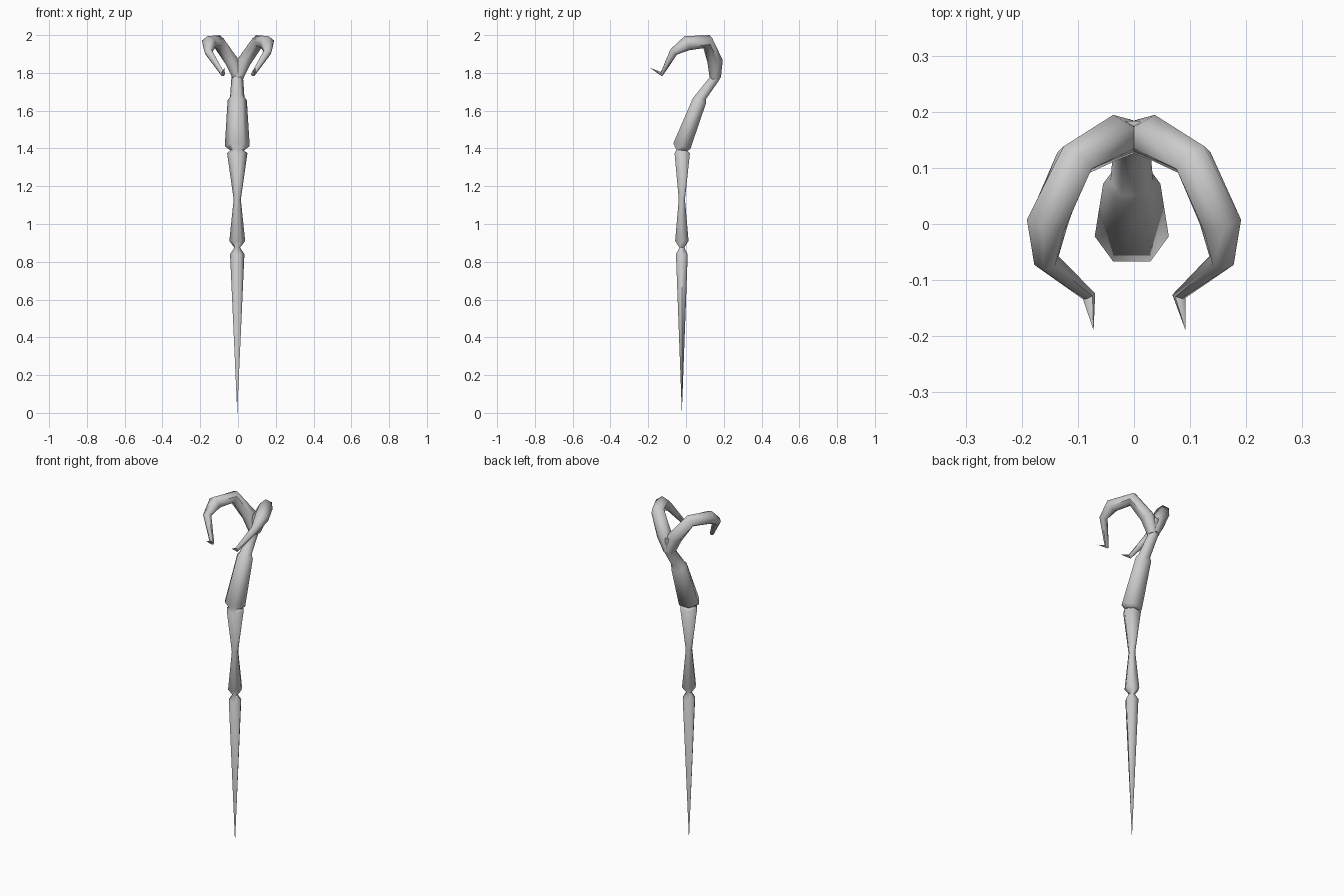
import bpy, bmesh, math
from mathutils import Vector

if "Cube" in bpy.data.objects:
    bpy.data.objects.remove(bpy.data.objects["Cube"])

SIDES = 6


def loft(name, rings, tip_start=None, tip_end=None):
    """Skin hexagonal rings: (centre, tangent, side_axis, side_radius, depth_radius)."""
    bm = bmesh.new()
    loops = []
    for c, t, side, ru, rv in rings:
        t = Vector(t).normalized()
        u = Vector(side)
        u = (u - t * u.dot(t)).normalized()
        v = t.cross(u)
        loops.append([bm.verts.new(Vector(c) + u * ru * math.cos(a) + v * rv * math.sin(a))
                      for a in (2 * math.pi * i / SIDES for i in range(SIDES))])
    for a, b in zip(loops, loops[1:]):
        for i in range(SIDES):
            j = (i + 1) % SIDES
            bm.faces.new((a[i], a[j], b[j], b[i]))
    for tip, ring in ((tip_start, loops[0]), (tip_end, loops[-1])):
        if tip is None:
            bm.faces.new(ring)
        else:
            p = bm.verts.new(tip)
            for i in range(SIDES):
                bm.faces.new((ring[i], ring[(i + 1) % SIDES], p))
    bmesh.ops.recalc_face_normals(bm, faces=bm.faces)
    mesh = bpy.data.meshes.new(name)
    bm.to_mesh(mesh)
    bm.free()
    ob = bpy.data.objects.new(name, mesh)
    bpy.context.collection.objects.link(ob)
    bpy.ops.object.select_all(action='DESELECT')
    ob.select_set(True)
    bpy.context.view_layer.objects.active = ob
    bpy.ops.object.shade_smooth_by_angle(angle=math.radians(62))
    return ob


# Straight shaft and leaning grip: y, z, lean of the ring, side radius, depth radius
CX = -0.004
shaft = [
    (-0.022, 0.84, 0.0, 0.038, 0.036),
    (-0.022, 0.875, 0.0, 0.015, 0.015),
    (-0.022, 0.91, 0.0, 0.042, 0.041),
    (-0.022, 1.13, 0.0, 0.019, 0.019),
    (-0.020, 1.375, 0.0, 0.054, 0.047),
    (-0.022, 1.39, 0.1, 0.036, 0.034),
    (-0.022, 1.412, 0.32, 0.066, 0.055),
    (0.072, 1.655, 0.42, 0.051, 0.043),
    (0.078, 1.672, 0.42, 0.038, 0.034),
    (0.155, 1.775, 0.40, 0.031, 0.029),
    (0.158, 1.86, 0.0, 0.028, 0.030),
]
loft("staff_shaft",
     [((CX, y, z), (0, math.sin(l), math.cos(l)), (1, 0, 0), ru, rv)
      for y, z, l, ru, rv in shaft],
     tip_start=(CX, -0.022, 0))

# Pair of curled prongs: centre points and radii
path = [
    ((0.002, 0.155, 1.775), 0.030),
    ((0.034, 0.154, 1.862), 0.041),
    ((0.106, 0.113, 1.966), 0.037),
    ((0.154, 0.004, 1.957), 0.040),
    ((0.156, -0.065, 1.911), 0.023),
    ((0.080, -0.129, 1.793), 0.012),
]
TIP = (0.082, -0.19, 1.827)
for s, name in ((-1, "left_prong"), (1, "right_prong")):
    pts = [Vector((s * p[0], p[1], p[2])) for p, r in path]
    tip = Vector((s * TIP[0] + 0.010, TIP[1], TIP[2]))
    ext = pts + [tip]
    side = Vector((0, 1, 0))
    rings = []
    for i, p in enumerate(pts):
        fwd = (ext[i + 1] - p).normalized()
        back = (p - ext[i - 1]).normalized() if i else fwd
        t = (fwd + back).normalized()
        side = (side - t * side.dot(t)).normalized()
        rings.append((p, t, side.copy(), path[i][1], path[i][1]))
    loft(name, rings, tip_end=tip)
